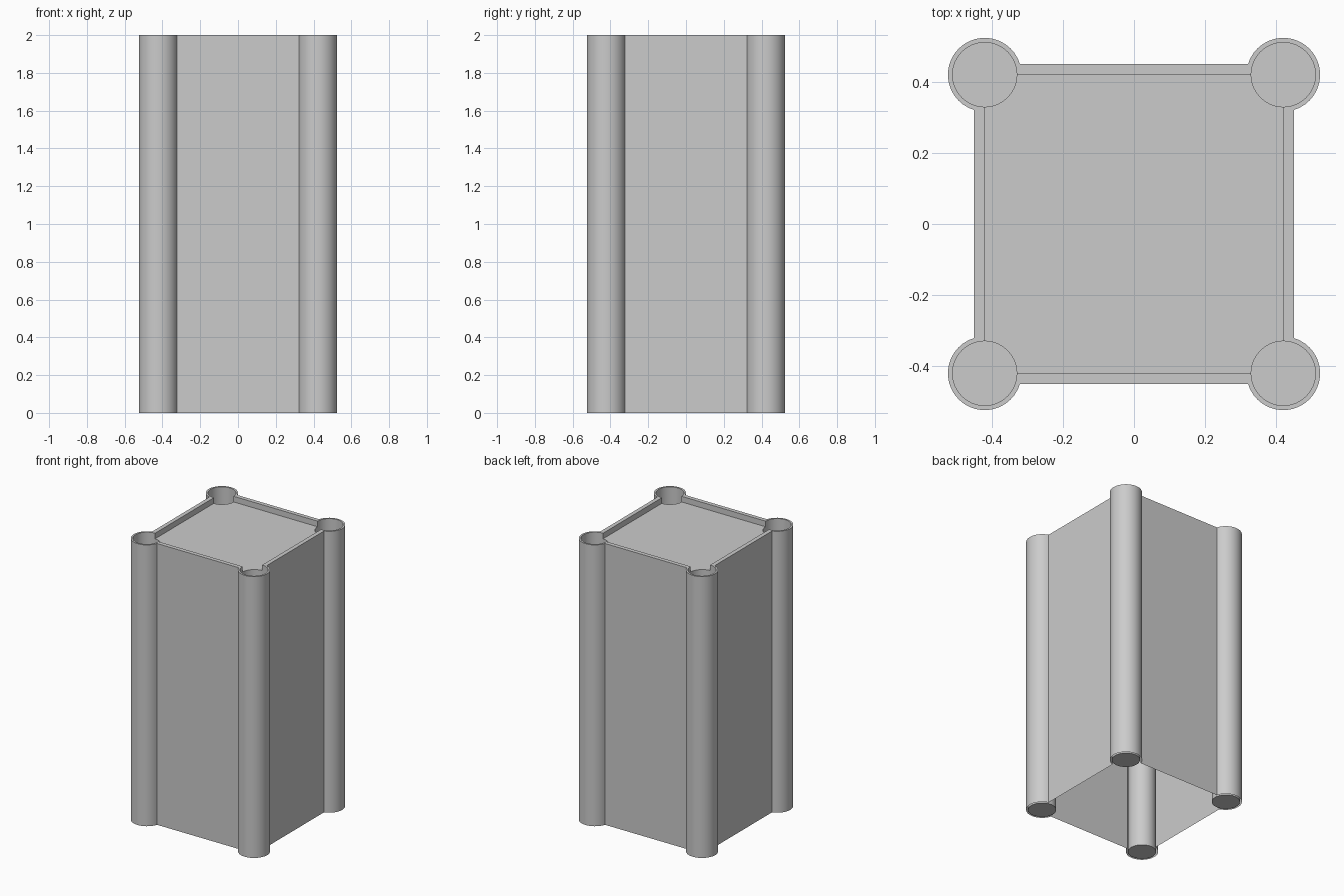
import bpy, bmesh, math

if "Cube" in bpy.data.objects:
    bpy.data.objects.remove(bpy.data.objects["Cube"])

H = 2.0          # overall height
C = 0.4215       # corner column centre, also inner edge of the rim
WALL = 0.451     # outer wall plane
R_OUT, R_IN = 0.104, 0.091
PANEL_Z = 1.96   # recessed top panel
N = 24           # arc steps per corner
A = math.degrees(math.asin((WALL - C) / R_OUT))


def corner_loop(r, a0, a1, n):
    """Closed outline made of one arc around each corner column."""
    pts = []
    for k in range(4):
        cx, cy = C * (1, -1, -1, 1)[k], C * (1, 1, -1, -1)[k]
        for i in range(n + 1):
            a = math.radians(a0 + (a1 - a0) * i / n + 90 * k)
            pts.append((cx + r * math.cos(a), cy + r * math.sin(a)))
    return pts


def ring(bm, pts, z):
    return [bm.verts.new((x, y, z)) for x, y in pts]


def bridge(bm, lo, hi):
    n = len(lo)
    for i in range(n):
        j = (i + 1) % n
        bm.faces.new((lo[i], lo[j], hi[j], hi[i]))


def finish(bm, name):
    me = bpy.data.meshes.new(name)
    bm.to_mesh(me)
    bm.free()
    ob = bpy.data.objects.new(name, me)
    bpy.context.collection.objects.link(ob)
    bpy.ops.object.select_all(action='DESELECT')
    ob.select_set(True)
    bpy.context.view_layer.objects.active = ob
    bpy.ops.object.shade_smooth_by_angle(angle=math.radians(30))
    return ob


# Outer shell: walls and columns, flat rim, short inner lip
bm = bmesh.new()
outer = corner_loop(R_OUT, -90 + A, 180 - A, N)
inner = corner_loop(R_IN, -90, 180, N)
rings = [ring(bm, outer, 0), ring(bm, outer, H),
         ring(bm, inner, H), ring(bm, inner, PANEL_Z)]
for lo, hi in zip(rings, rings[1:]):
    bridge(bm, lo, hi)
finish(bm, "outer_shell")

# Recessed top panel, notched around the corner wells
bm = bmesh.new()
bm.faces.new(ring(bm, corner_loop(R_IN, 270, 180, 8), PANEL_Z))
finish(bm, "top_panel")

# Deep corner wells, open at the top and closed at the bottom
for k, (sx, sy) in enumerate([(1, 1), (-1, 1), (-1, -1), (1, -1)]):
    bm = bmesh.new()
    pts = [(sx * C + R_IN * math.cos(math.tau * i / 32),
            sy * C + R_IN * math.sin(math.tau * i / 32)) for i in range(32)]
    lo, hi = ring(bm, pts, 0), ring(bm, pts, PANEL_Z)
    bridge(bm, hi, lo)
    bm.faces.new(lo[::-1])
    finish(bm, f"corner_well_{k + 1}")
